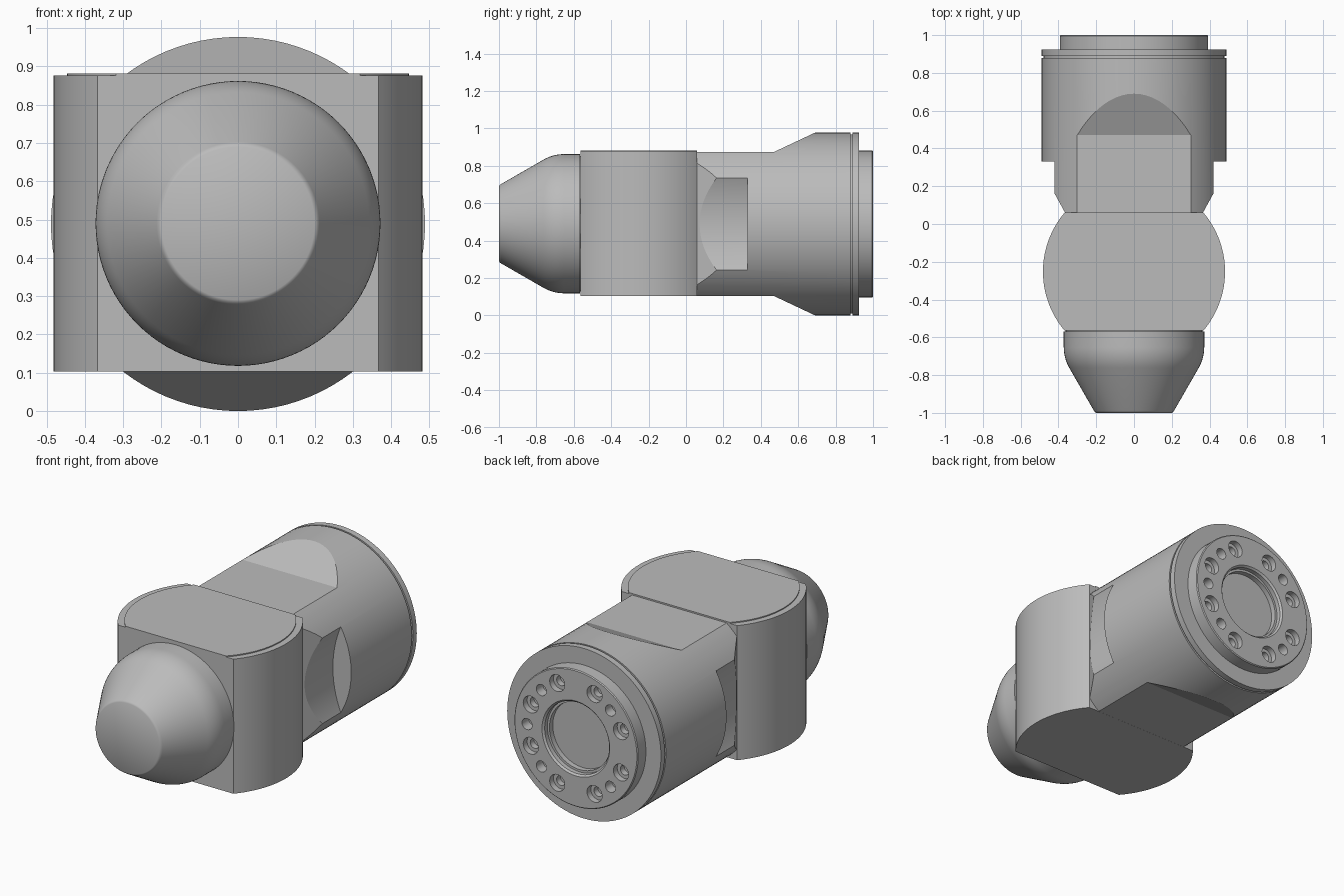
import bpy, bmesh, math

if "Cube" in bpy.data.objects:
    bpy.data.objects.remove(bpy.data.objects["Cube"])

AXIS_Z = 0.4885
grey = bpy.data.materials.new("machined_grey")
grey.diffuse_color = (0.5, 0.5, 0.5, 1)
grey.use_nodes = True
grey.node_tree.nodes["Principled BSDF"].inputs["Base Color"].default_value = grey.diffuse_color


def make_object(name, bm):
    bmesh.ops.recalc_face_normals(bm, faces=bm.faces)
    mesh = bpy.data.meshes.new(name)
    bm.to_mesh(mesh)
    bm.free()
    obj = bpy.data.objects.new(name, mesh)
    bpy.context.collection.objects.link(obj)
    return obj


def lathe(bm, profile, cx=0.0, cz=AXIS_Z, seg=96):
    """Revolve (radius, y) points about an axis parallel to y, capping both ends."""
    rings = []
    for r, y in profile:
        rings.append([bm.verts.new((cx + r * math.cos(2 * math.pi * i / seg), y,
                                    cz + r * math.sin(2 * math.pi * i / seg)))
                      for i in range(seg)])
    for a, b in zip(rings, rings[1:]):
        for i in range(seg):
            j = (i + 1) % seg
            bm.faces.new((a[i], a[j], b[j], b[i]))
    bm.faces.new(rings[0])
    bm.faces.new(rings[-1])


def prism(bm, points, low, high, place):
    """Extrude a 2D outline from low to high; place(u, v, w) gives the 3D point."""
    a = [bm.verts.new(place(u, v, low)) for u, v in points]
    b = [bm.verts.new(place(u, v, high)) for u, v in points]
    n = len(points)
    for i in range(n):
        j = (i + 1) % n
        bm.faces.new((a[i], a[j], b[j], b[i]))
    bm.faces.new(a)
    bm.faces.new(b)


def cut(obj, bm):
    cutter = make_object("cutter", bm)
    cutter.hide_render = True
    mod = obj.modifiers.new("cut", 'BOOLEAN')
    mod.operation = 'DIFFERENCE'
    mod.solver = 'EXACT'
    mod.object = cutter
    bpy.context.view_layer.objects.active = obj
    bpy.ops.object.modifier_apply(modifier=mod.name)
    bpy.data.objects.remove(cutter)


def finish(obj, angle=25):
    obj.data.materials.clear()
    obj.data.materials.append(grey)
    bpy.ops.object.select_all(action='DESELECT')
    obj.select_set(True)
    bpy.context.view_layer.objects.active = obj
    bpy.ops.object.shade_smooth_by_angle(angle=math.radians(angle))


# Barrel with ring groove, rear flange and stepped central bore
bm = bmesh.new()
lathe(bm, [(0.4885, 0.06), (0.4885, 0.88), (0.478, 0.88), (0.478, 0.89),
           (0.4885, 0.89), (0.4885, 0.925), (0.393, 0.925), (0.393, 0.995),
           (0.388, 1.0), (0.215, 1.0), (0.205, 0.99), (0.205, 0.965),
           (0.192, 0.965), (0.192, 0.935)])
barrel = make_object("barrel", bm)

# Flats with ramps on top and underside
for s in (1, -1):
    bm = bmesh.new()
    prism(bm, [(-0.1, 0.385), (0.47, 0.385), (0.69, 0.4885), (0.75, 0.5167),
               (0.75, 0.8), (-0.1, 0.8)], -0.7, 0.7,
          lambda u, v, w: (w, u, AXIS_Z + s * v))
    cut(barrel, bm)

# Hollow side scoops and slanted front corners
for s in (1, -1):
    bm = bmesh.new()
    lathe(bm, [(0.63, -0.1), (0.63, 0.33)], cx=s * 1.002, seg=128)
    cut(barrel, bm)
    bm = bmesh.new()
    prism(bm, [(0.332, 0.0), (0.453, 0.22), (0.7, 0.22), (0.7, 0.0)], -0.7, 0.7,
          lambda u, v, w: (s * u, v, AXIS_Z + w))
    cut(barrel, bm)

# Bolt circle: eight counterbored holes and five plain pin holes
bm = bmesh.new()
for k in range(8):
    a = math.radians(22.5 + 45 * k)
    lathe(bm, [(0.048, 1.1), (0.048, 0.965), (0.028, 0.965), (0.028, 0.93)],
          0.31 * math.cos(a), AXIS_Z + 0.31 * math.sin(a), 24)
for deg in (0, 45, 135, 225, 315):
    a = math.radians(deg)
    lathe(bm, [(0.032, 1.1), (0.032, 0.94)],
          0.31 * math.cos(a), AXIS_Z + 0.31 * math.sin(a), 24)
cut(barrel, bm)
finish(barrel)


def clipped_disc(r, cy=-0.252, y0=-0.565, y1=0.06, n=32):
    """Round outline with straight front and back edges."""
    t0, t1 = math.asin((y0 - cy) / r), math.asin((y1 - cy) / r)
    arc = [(r * math.cos(t0 + (t1 - t0) * i / n), cy + r * math.sin(t0 + (t1 - t0) * i / n))
           for i in range(n + 1)]
    return arc + [(-x, y) for x, y in reversed(arc)]


# Upright knuckle block and its thin lid
for name, r, z0, z1 in (("knuckle", 0.482, 0.103, 0.876), ("knuckle_lid", 0.447, 0.876, 0.882)):
    bm = bmesh.new()
    prism(bm, clipped_disc(r), z0, z1, lambda u, v, w: (u, v, w))
    finish(make_object(name, bm))

# Rounded nose cone: shoulder fillet into a 30 degree taper
R, fillet = 0.372, 0.22
profile = [(0.362, -0.55), (0.362, -0.568), (R, -0.568)]
for i in range(9):
    t = math.radians(30 * i / 8)
    profile.append((R - fillet * (1 - math.cos(t)), -0.652 - fillet * math.sin(t)))
profile += [(0.2125, -0.988), (0.208, -0.995), (0.2, -1.0)]
bm = bmesh.new()
lathe(bm, profile, cz=0.49)
finish(make_object("nose_cone", bm), 35)
